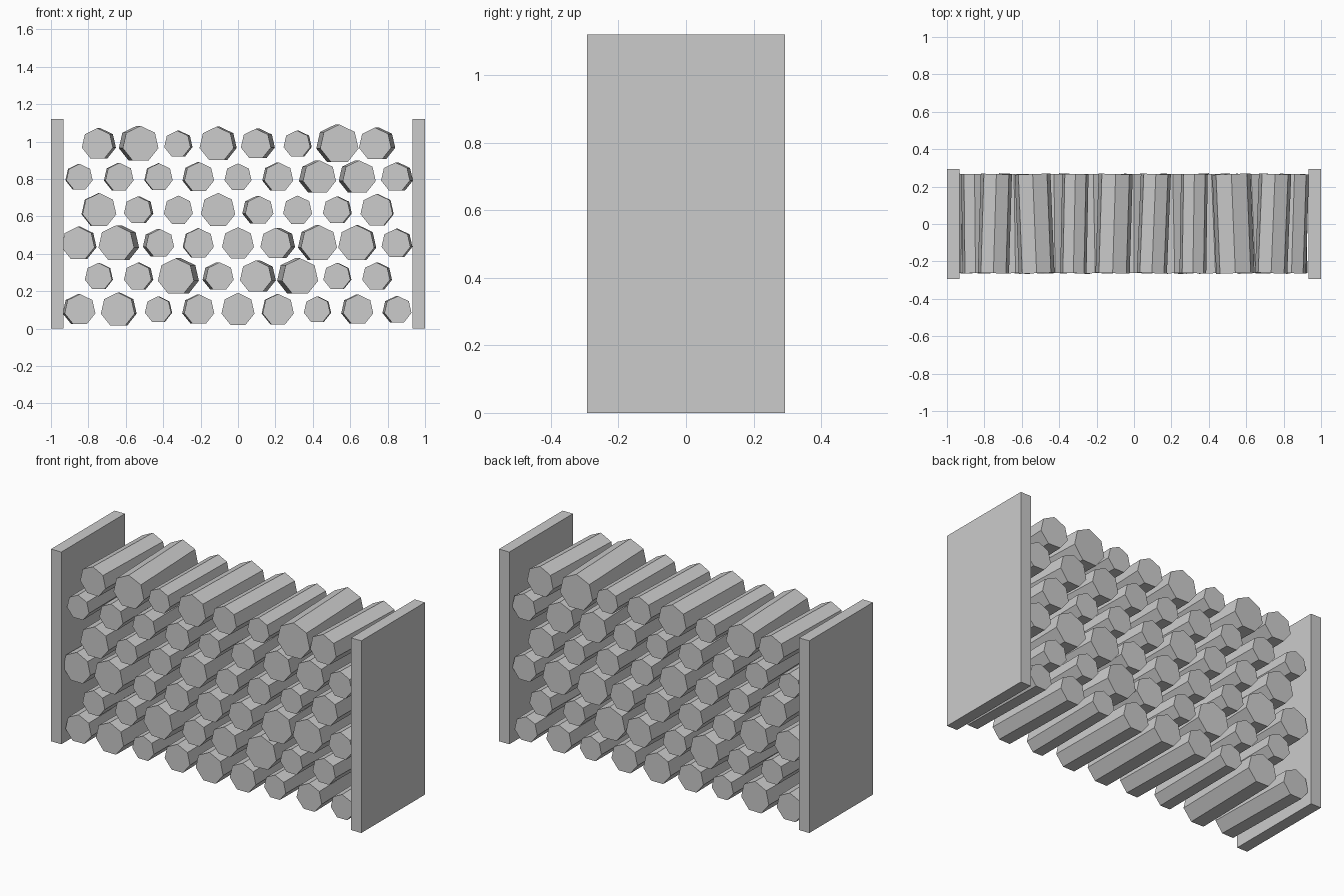
import bpy
from math import pi

# side panels
for side, name in ((-1, "left_panel"), (1, "right_panel")):
    bpy.ops.mesh.primitive_cube_add(size=1, location=(side * 0.967, 0, 0.56))
    panel = bpy.context.object
    panel.name = name
    panel.scale = (0.066, 0.586, 1.12)

# rows of logs from bottom to top: (radius, yaw in hundredths of a radian)
ROWS = [
    [(.082, 2), (.090, -2), (.070, -1), (.080, 2), (.088, 0), (.083, 1), (.070, -1), (.080, 2), (.072, 2)],
    [(.072, -1), (.073, -2), (.096, -5), (.075, 3), (.085, -4), (.096, 5), (.072, -1), (.074, -2)],
    [(.088, -2), (.095, -5), (.075, 3), (.080, 1), (.085, 0), (.082, -4), (.096, 3), (.096, -2), (.077, -2)],
    [(.090, 1), (.073, -2), (.077, 0), (.091, 0), (.075, 3), (.077, 0), (.073, -1.5), (.086, -1)],
    [(.070, 1), (.075, 1.5), (.073, 1), (.079, 2), (.072, 0), (.077, 2), (.088, 4), (.088, 4), (.077, -3)],
    [(.083, -3), (.095, 4), (.070, -2), (.091, -3), (.080, -4), (.071, -1.5), (.102, 4), (.086, -4)],
]

# seven-sided logs in staggered rows
for r, row in enumerate(ROWS):
    for i, (radius, yaw) in enumerate(row):
        x = (i - (len(row) - 1) / 2) * 0.2125
        z = 0.1 + r * 0.1772
        bpy.ops.mesh.primitive_cylinder_add(
            vertices=7, radius=radius * 1.03, depth=0.53,
            location=(x, 0.002, z), rotation=(pi / 2, 0, yaw * 0.01))
        bpy.context.object.name = f"log_{r + 1}_{i + 1}"
